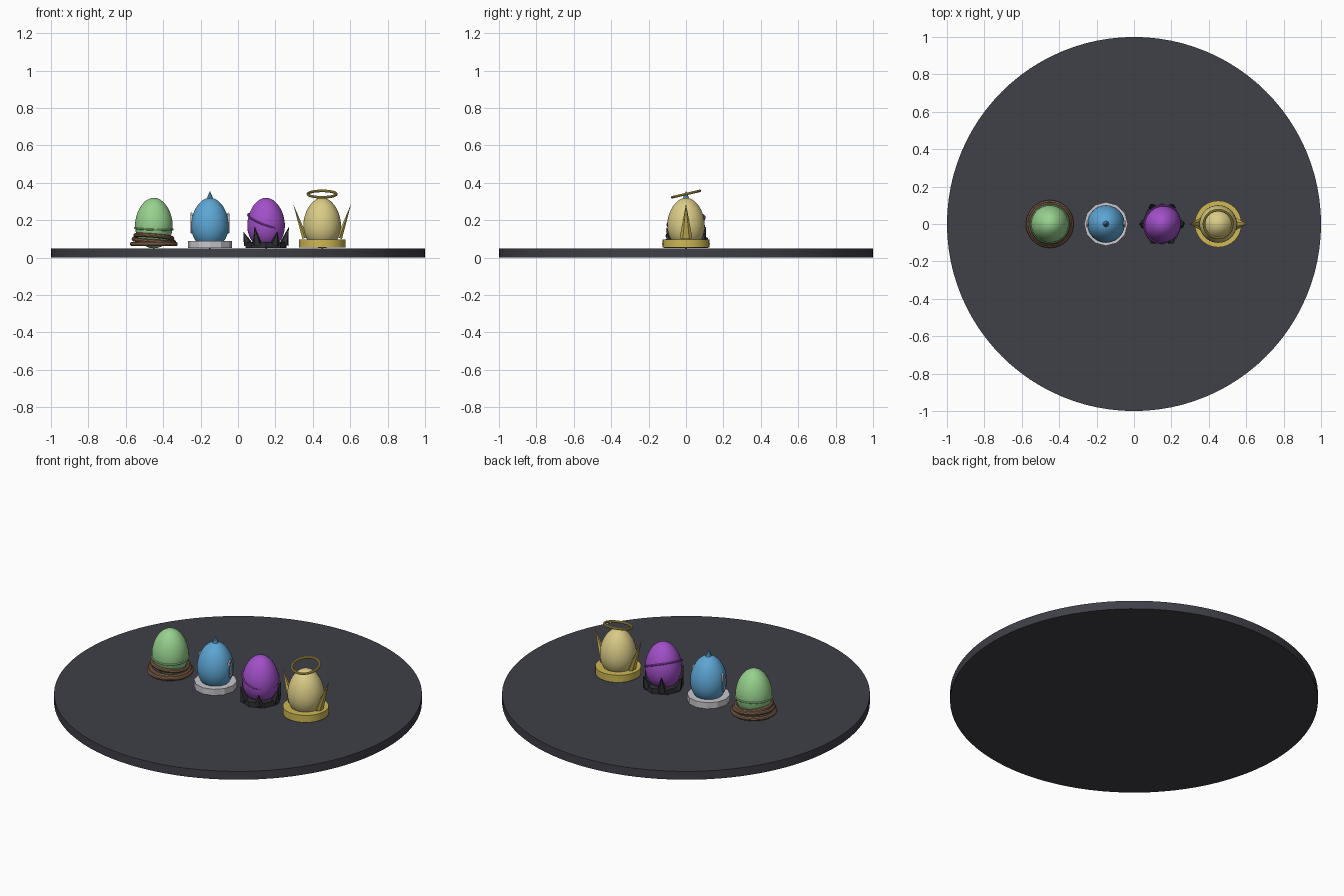
import bpy, bmesh, math
from mathutils import Vector, Matrix

cube = bpy.data.objects.get("Cube")
if cube:
    bpy.data.objects.remove(cube, do_unlink=True)


def material(name, r, g, b):
    m = bpy.data.materials.new(name)
    m.use_nodes = True
    m.diffuse_color = (r, g, b, 1)
    bsdf = next(n for n in m.node_tree.nodes if n.type == 'BSDF_PRINCIPLED')
    bsdf.inputs["Base Color"].default_value = (r, g, b, 1)
    return m


slate = material("slate", 0.05, 0.05, 0.065)
green = material("leaf green", 0.31, 0.64, 0.27)
blue = material("sky blue", 0.11, 0.38, 0.66)
purple = material("violet", 0.36, 0.08, 0.58)
cream = material("pale gold", 0.70, 0.60, 0.24)
gold = material("rich gold", 0.62, 0.48, 0.09)
brown = material("twig brown", 0.25, 0.14, 0.08)
silver = material("silver", 0.58, 0.58, 0.61)
coal = material("coal", 0.03, 0.03, 0.036)


def finish(ob, name, mat, angle=35):
    ob.name = name
    ob.data.materials.append(mat)
    bpy.ops.object.shade_smooth_by_angle(angle=math.radians(angle))
    return ob


def cylinder(name, mat, x, radius, low, high, sides):
    bpy.ops.mesh.primitive_cylinder_add(vertices=sides, radius=radius, depth=high - low,
                                        location=(x, 0, (low + high) / 2))
    return finish(bpy.context.object, name, mat, 25)


def ring(name, mat, x, z, radius, tube, tilt=(0, 0)):
    bpy.ops.mesh.primitive_torus_add(major_segments=48, minor_segments=10, major_radius=radius,
                                     minor_radius=tube, location=(x, 0, z),
                                     rotation=(math.radians(tilt[0]), math.radians(tilt[1]), 0))
    return finish(bpy.context.object, name, mat)


def spike(name, mat, base, tip, radius, sides, flat=1):
    # Cone running from base to tip, optionally flattened along its local x
    base, tip = Vector(base), Vector(tip)
    axis = tip - base
    bpy.ops.mesh.primitive_cone_add(vertices=sides, radius1=radius, radius2=0, depth=axis.length,
                                    location=(base + tip) / 2)
    ob = bpy.context.object
    ob.rotation_euler = Vector((0, 0, 1)).rotation_difference(axis).to_euler()
    ob.scale.x = flat
    return finish(ob, name, mat, 30)


def egg(name, mat, x):
    # Sphere stretched upward and narrowed toward the top
    bpy.ops.mesh.primitive_uv_sphere_add(segments=40, ring_count=24, radius=1, location=(x, 0, 0.185))
    ob = bpy.context.object
    for v in ob.data.vertices:
        taper = 0.1 * (1 - 0.1 * v.co.z)
        v.co = (v.co.x * taper, v.co.y * taper, v.co.z * 0.135)
    return finish(ob, name, mat, 60)


# Display disc
cylinder("display_disc", slate, 0, 1, 0, 0.05, 96)

# Green egg in a nest
gx = -0.45
egg("green_egg", green, gx)
ring("green_band", green, gx, 0.155, 0.101, 0.005, (3, 2))
for i, tilt in enumerate([(0, 0), (3, 4), (-4, 5)]):
    ring(f"nest_ring_{i + 1}", brown, gx, 0.073 + 0.019 * i, 0.116 - 0.009 * i, 0.012, tilt)

# Blue egg with a crest and side fins
bx = -0.15
egg("blue_egg", blue, bx)
cylinder("silver_base", silver, bx, 0.117, 0.053, 0.09, 12)
spike("blue_crest", blue, (bx, 0, 0.305), (bx, 0, 0.357), 0.022, 8)
for side, label in ((-1, "right"), (1, "left")):
    bpy.ops.mesh.primitive_torus_add(major_segments=24, minor_segments=8, major_radius=0.05,
                                     minor_radius=0.006, location=(bx + side * 0.098, 0, 0.185),
                                     rotation=(0, math.pi / 2, 0))
    fin = bpy.context.object
    fin.scale = (1, 0.3, 1)
    finish(fin, f"{label}_fin", silver)

# Purple egg among dark crystals
px = 0.15
egg("purple_egg", purple, px)
ring("purple_band", purple, px, 0.195, 0.102, 0.005, (12, 20))
cylinder("crystal_base", coal, px, 0.11, 0.053, 0.083, 8)
for i in range(6):
    a = math.radians(60 * i)
    out = Vector((math.cos(a), math.sin(a), 0))
    height = 0.14 if i % 2 else 0.165
    spike(f"crystal_{i + 1}", coal, Vector((px, 0, 0.07)) + out * 0.095,
          Vector((px, 0, height)) + out * 0.122, 0.026, 5)

# Golden egg with wings and a halo
hx = 0.45
egg("golden_egg", cream, hx)
cylinder("golden_base", gold, hx, 0.125, 0.055, 0.098, 32)
for side, label in ((-1, "right"), (1, "left")):
    spike(f"{label}_wing", gold, (hx + side * 0.092, 0, 0.105),
          (hx + side * 0.155, 0, 0.288), 0.034, 6, 0.5)
ring("halo", gold, hx, 0.34, 0.076, 0.007, (13, 0))
